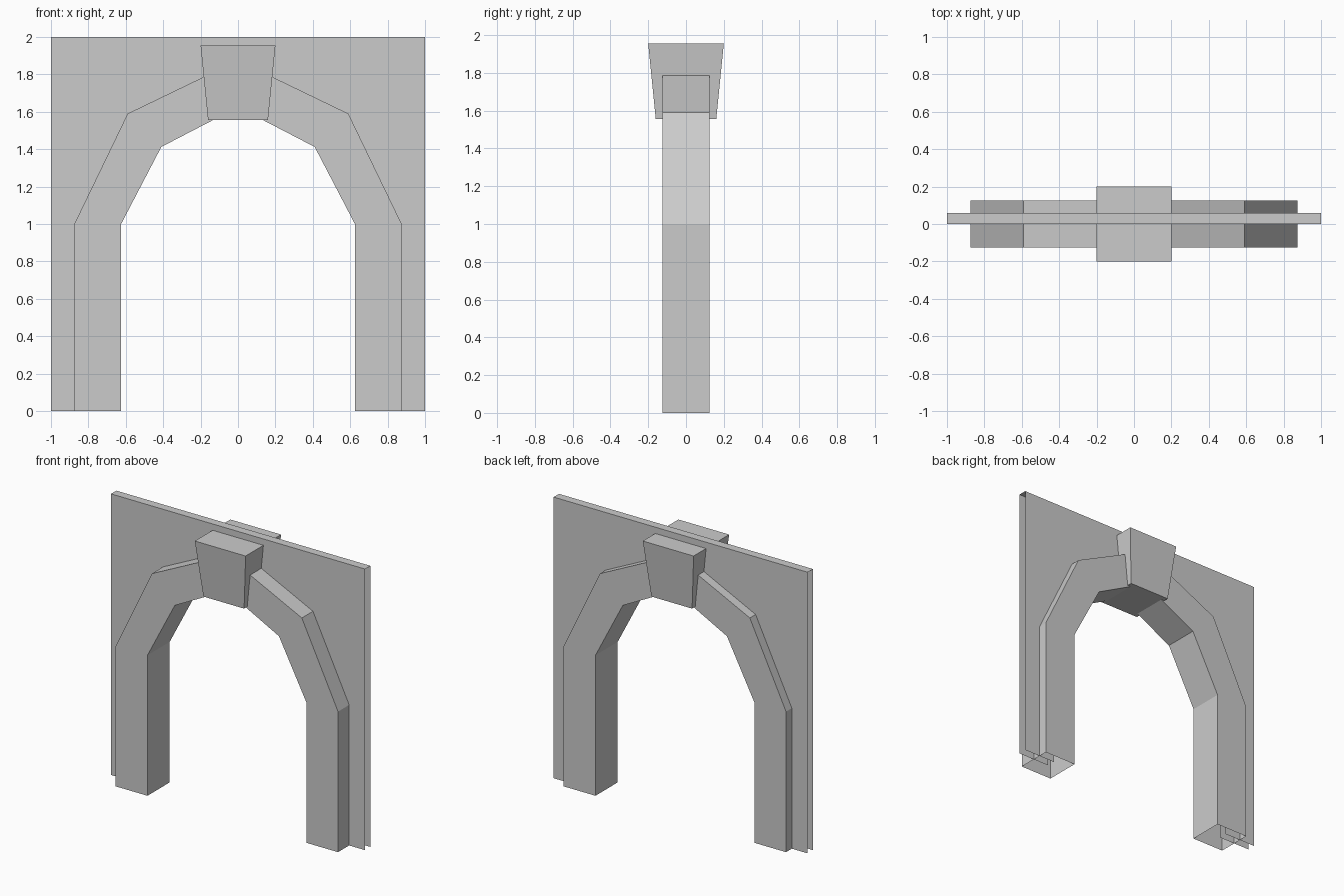
import bpy

if "Cube" in bpy.data.objects:
    bpy.data.objects.remove(bpy.data.objects["Cube"])

DEPTH = 0.125          # half depth of the arch band
WALL = (0.0, 0.06)     # front and back of the thin wall


def make(name, verts, faces, mirror=True):
    mesh = bpy.data.meshes.new(name)
    mesh.from_pydata(verts, [], faces)
    obj = bpy.data.objects.new(name, mesh)
    bpy.context.collection.objects.link(obj)
    if mirror:
        mod = obj.modifiers.new("mirror", 'MIRROR')
        mod.use_axis[0] = True
        mod.use_clip = True
        mod.merge_threshold = 0.0005
    return obj


# arch band: square section swept along a four-point path, open at the foot
inner = [(0.625, 0), (0.625, 1), (0.41, 1.412), (0, 1.625)]
outer = [(0.875, 0), (0.875, 1), (0.59, 1.59), (0, 1.875)]
verts, faces = [], []
for (xi, zi), (xo, zo) in zip(inner, outer):
    verts += [(xi, -DEPTH, zi), (xo, -DEPTH, zo), (xo, DEPTH, zo), (xi, DEPTH, zi)]
for ring in range(3):
    for k in range(4):
        a, b = ring * 4 + k, ring * 4 + (k + 1) % 4
        faces.append((a, b, b + 4, a + 4))
make("arch_band", verts, faces)

# thin wall: front and back sheets plus top strip, opening follows the band centre
opening = [(0.75, 0), (0.75, 1), (0.5, 1.5), (0, 1.75)]
border = [(1, 0), (1, 1), (1, 2), (0, 2)]
outline = opening + border
verts = [(x, y, z) for y in WALL for x, z in outline]
faces = [(i, i + 4, i + 5, i + 1) for i in range(3)]
faces += [(i + 9, i + 13, i + 12, i + 8) for i in range(3)]
faces.append((6, 14, 15, 7))
make("wall", verts, faces)

# keystone: closed tapered block
verts = [(sx * r, sy * r, z) for r, z in ((0.16, 1.555), (0.2, 1.955))
         for sx, sy in ((-1, -1), (1, -1), (1, 1), (-1, 1))]
faces = [(3, 2, 1, 0), (4, 5, 6, 7)]
faces += [(k, (k + 1) % 4, (k + 1) % 4 + 4, k + 4) for k in range(4)]
make("keystone", verts, faces, mirror=False)
